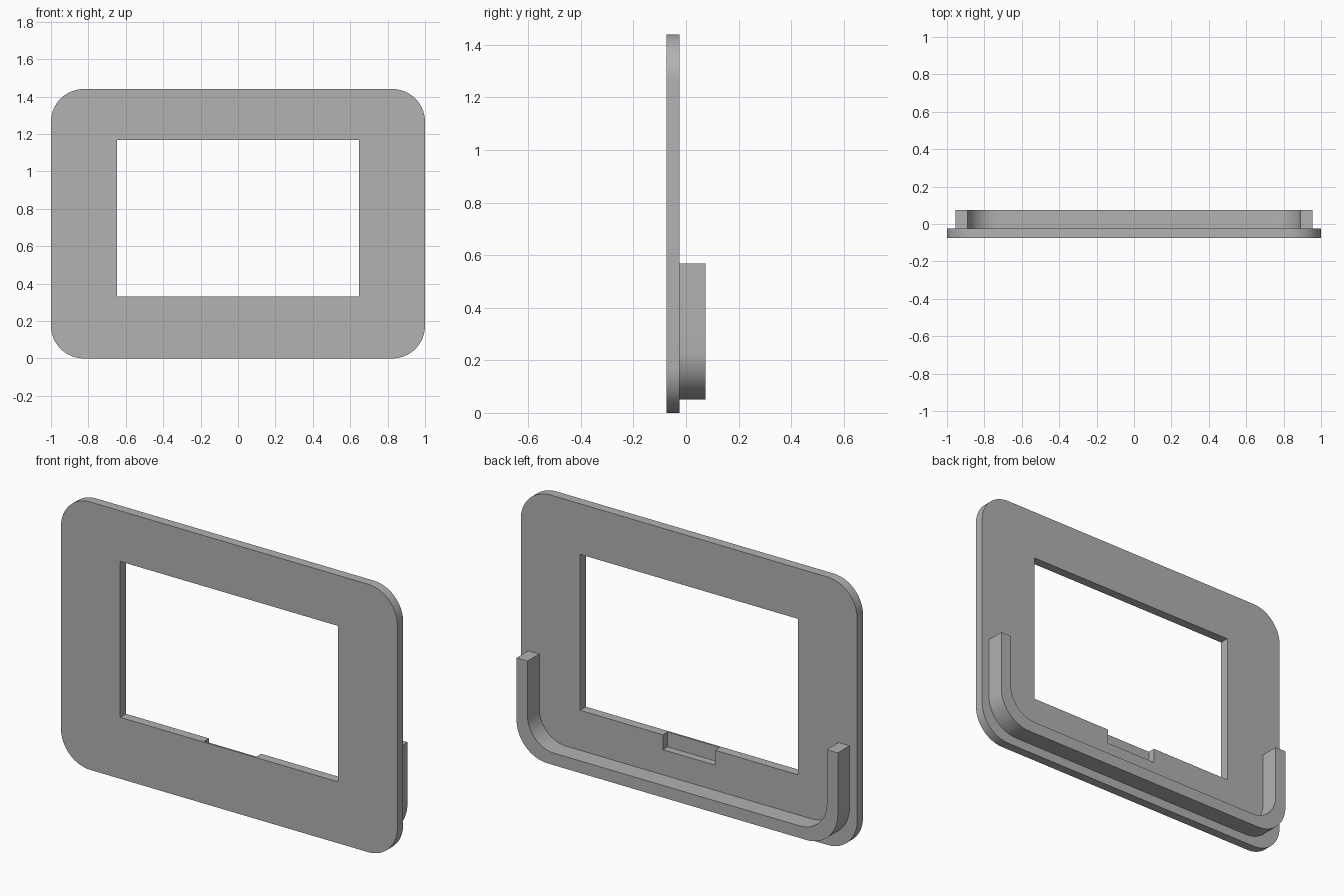
import bpy
import bmesh
from math import cos, sin, pi
from mathutils import Vector

if "Cube" in bpy.data.objects:
    bpy.data.objects.remove(bpy.data.objects["Cube"], do_unlink=True)

grey = bpy.data.materials.new("plain grey")
grey.use_nodes = True
grey.diffuse_color = (0.445, 0.445, 0.445, 1)
grey.node_tree.nodes["Principled BSDF"].inputs["Base Color"].default_value = grey.diffuse_color


def arc(cx, cz, radius, start, end, steps=16):
    """Points along an arc in the x-z plane, angles in quarter turns."""
    angles = [(start + (end - start) * i / steps) * pi / 2 for i in range(steps + 1)]
    return [(cx + radius * cos(a), cz + radius * sin(a)) for a in angles]


def extrude_profile(name, points, y0, y1):
    """Solid made by pushing an x-z outline from y0 to y1."""
    bm = bmesh.new()
    face = bm.faces.new([bm.verts.new((x, y0, z)) for x, z in points])
    result = bmesh.ops.extrude_face_region(bm, geom=[face])
    moved = [v for v in result["geom"] if isinstance(v, bmesh.types.BMVert)]
    bmesh.ops.translate(bm, verts=moved, vec=Vector((0, y1 - y0, 0)))
    bmesh.ops.recalc_face_normals(bm, faces=bm.faces)
    mesh = bpy.data.meshes.new(name)
    bm.to_mesh(mesh)
    bm.free()
    mesh.materials.append(grey)
    obj = bpy.data.objects.new(name, mesh)
    bpy.context.collection.objects.link(obj)
    return obj


def box(name, x, z0, z1, y0, y1):
    return extrude_profile(name, [(-x, z0), (x, z0), (x, z1), (-x, z1)], y0, y1)


def cut(target, cutter):
    mod = target.modifiers.new(cutter.name, "BOOLEAN")
    mod.operation = "DIFFERENCE"
    mod.solver = "EXACT"
    mod.object = cutter
    bpy.context.view_layer.objects.active = target
    bpy.ops.object.modifier_apply(modifier=mod.name)
    bpy.data.objects.remove(cutter, do_unlink=True)


def smooth(obj):
    bpy.ops.object.select_all(action="DESELECT")
    obj.select_set(True)
    bpy.context.view_layer.objects.active = obj
    bpy.ops.object.shade_smooth_by_angle(angle=pi / 6)


FRONT, JOIN, BACK = -0.075, -0.025, 0.075
HEIGHT, R = 1.44, 0.175

# Rounded front plate
side, top = 1 - R, HEIGHT - R
outline = (arc(side, top, R, 0, 1) + arc(-side, top, R, 1, 2)
           + arc(-side, R, R, 2, 3) + arc(side, R, R, 3, 4))
plate = extrude_profile("front_plate", outline, FRONT, JOIN)

# Window opening, and a shallow notch in the back of its sill
cut(plate, box("window_cutter", 0.648, 0.33, 1.168, -0.2, 0.2))
cut(plate, box("notch_cutter", 0.155, 0.25, 0.4, FRONT + 0.01, 0.2))
smooth(plate)


# U-shaped rail on the back
def u_path(x, z, radius, z_top):
    """Left end, round the bottom, to the right end."""
    return ([(-x, z_top)] + arc(radius - x, z + radius, radius, 2, 3)
            + arc(x - radius, z + radius, radius, 3, 4) + [(x, z_top)])


outer = u_path(0.955, 0.05, 0.185, 0.568)
inner = u_path(0.89, 0.115, 0.16, 0.568)
rail = extrude_profile("back_rail", outer + inner[::-1], JOIN, BACK)
smooth(rail)
